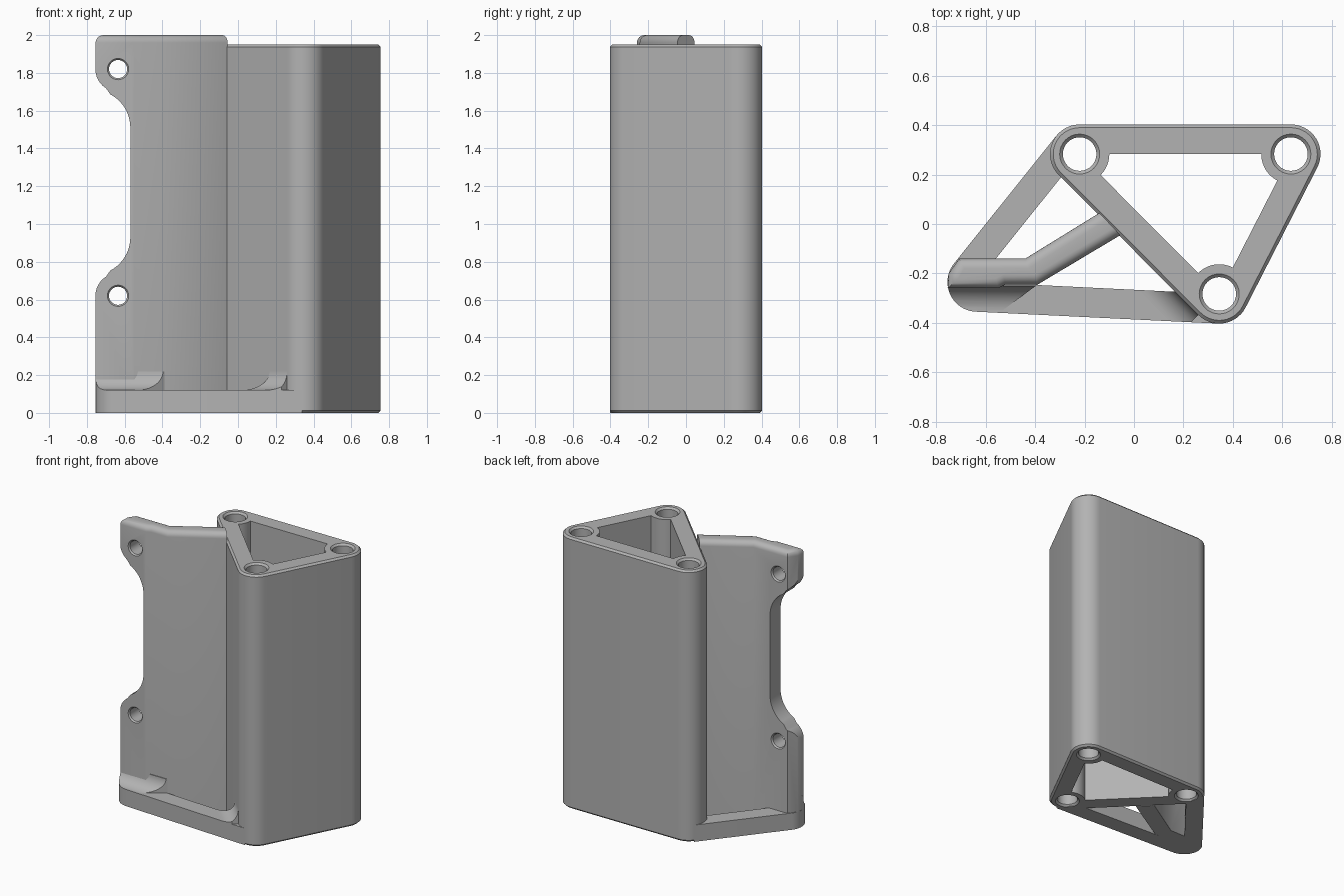
import bpy, bmesh, math
from mathutils import Vector

if "Cube" in bpy.data.objects:
    bpy.data.objects.remove(bpy.data.objects["Cube"])

grey = bpy.data.materials.new("plain grey")
grey.use_nodes = True
COLOUR = (0.45, 0.45, 0.45, 1)
grey.diffuse_color = COLOUR
grey.node_tree.nodes["Principled BSDF"].inputs["Base Color"].default_value = COLOUR

# Main dimensions
A, B, C, D = (Vector(p) for p in ((-0.22, 0.283), (0.635, 0.283), (0.345, -0.283), (-0.635, -0.235)))
R, HOLE, TALL, BASE = 0.12, 0.068, 1.95, 0.12


def loft(name, rings):
    """Closed solid through rings of 3D points, capped at both ends."""
    bm = bmesh.new()
    loops = [[bm.verts.new(p) for p in ring] for ring in rings]
    n = len(loops[0])
    for low, high in zip(loops, loops[1:]):
        for i in range(n):
            j = (i + 1) % n
            bm.faces.new((low[i], low[j], high[j], high[i]))
    bm.faces.new(loops[0][::-1])
    bm.faces.new(loops[-1])
    bmesh.ops.recalc_face_normals(bm, faces=bm.faces)
    mesh = bpy.data.meshes.new(name)
    bm.to_mesh(mesh)
    bm.free()
    obj = bpy.data.objects.new(name, mesh)
    bpy.context.collection.objects.link(obj)
    mesh.materials.append(grey)
    return obj


def flat(points, z):
    return [(p[0], p[1], z) for p in points]


def prism(name, points, z0, z1):
    return loft(name, [flat(points, z0), flat(points, z1)])


def arc(centre, r, a0, a1, n=14):
    return [(centre[0] + r * math.cos(a0 + (a1 - a0) * i / n),
             centre[1] + r * math.sin(a0 + (a1 - a0) * i / n)) for i in range(n + 1)]


def angle(v):
    return math.atan2(v[1], v[0])


def corner_arcs(corners, r, inner=False):
    """Rounded outline, or the inside outline that leaves round bosses at the corners."""
    points = []
    for i, p in enumerate(corners):
        before, after = corners[i - 1], corners[(i + 1) % len(corners)]
        if inner:
            a0, a1 = angle(before - p), angle(after - p)
            a1 += math.tau * round((a0 - a1) / math.tau)
        else:
            a0, a1 = angle(p - before) - math.pi / 2, angle(after - p) - math.pi / 2
            a1 += math.tau * (a1 < a0)
        points += arc(p, r, a0, a1)
    return points


def boolean(obj, cutter, operation="DIFFERENCE"):
    mod = obj.modifiers.new("cut", "BOOLEAN")
    mod.operation, mod.object, mod.solver = operation, cutter, "EXACT"
    bpy.context.view_layer.objects.active = obj
    bpy.ops.object.modifier_apply(modifier=mod.name)
    bpy.data.objects.remove(cutter)


def smooth(obj):
    bpy.ops.object.select_all(action="DESELECT")
    obj.select_set(True)
    bpy.context.view_layer.objects.active = obj
    bpy.ops.object.shade_smooth_by_angle(angle=math.radians(35))


# Triangular tube with chamfered rims, hollow core and three screw holes
triangle = [A, C, B]
E = 0.013
tube = loft("triangular_tube", [flat(corner_arcs(triangle, r), z) for r, z in
            ((R - E, 0), (R, E), (R, TALL - E), (R - E, TALL))])
boolean(tube, prism("core_cutter", corner_arcs(triangle, R, True), -0.1, 2.1))
for p in triangle:
    rings = [flat(arc(p, r, 0, math.tau * 31 / 32, 31), z) for r, z in
             ((HOLE + 2 * E, -E), (HOLE, E), (HOLE, TALL - E), (HOLE + 2 * E, TALL + E))]
    boolean(tube, loft("hole_cutter", rings))

# Base frame: two bars meeting at the rounded left corner
to_d, to_c = (D - A).normalized(), (D - C).normalized()
out_a = Vector((to_d.y, -to_d.x))
out_c = Vector((-to_c.y, to_c.x))
out_a *= 1 if out_a.x < 0 else -1
out_c *= 1 if out_c.y < 0 else -1
turn0, turn1 = angle(out_a) % math.tau, angle(out_c) % math.tau
corner = arc(D, R, turn0, turn1, 20)
base = prism("base_frame", [A + to_d * 0.1, A + out_a * R] + corner +
             [C + out_c * R, C + to_c * 0.1, D], 0, BASE)


# Concave fillets where the walls meet the front bar
def fillet(name, start, end, out, clip):
    profile = [(-0.02, 0.1), (-0.02, 0.22)] + arc((0.1, 0.22), 0.1, math.pi, math.pi * 1.5) + [(0.1, 0.1)]
    rings = [[(p[0] + out[0] * d, p[1] + out[1] * d, z) for d, z in profile] for p in (start, end)]
    obj = loft(name, rings)
    boolean(obj, prism("clip", clip, 0.05, 0.4), "INTERSECT")
    return obj


wall = Vector((C.y - A.y, A.x - C.x)).normalized()
tube_fillet = fillet("tube_fillet", A + wall * R, C + wall * R, wall,
                     [D, D + out_c * R, C + out_c * R, C])
front_arc = arc(D, R, math.pi, turn1, 16)
plate_fillet = fillet("plate_fillet", (-0.8, -0.25), (-0.3, -0.25), (0, -1),
                      front_arc + [(-0.545, -0.359), (-0.39, -0.245), (-0.4, -0.235)])

# Upright bent plate with rounded top
outline = [(-0.754, -0.26), (-0.55, -0.26), (-0.52, -0.245), (-0.39, -0.245), (-0.055, -0.045),
           (-0.14, 0.045), (-0.44, -0.14), (-0.708, -0.14), (-0.75, -0.2)]
plate = prism("upright_plate", outline, 0, 2)
bm = bmesh.new()
bm.from_mesh(plate.data)
rim = [e for e in bm.edges if all(v.co.z > 1.9 for v in e.verts)
       and not all(v.co.x > -0.2 for v in e.verts)]
bmesh.ops.bevel(bm, geom=rim, offset=0.04, segments=6, profile=0.5, affect="EDGES", clamp_overlap=False)
bm.to_mesh(plate.data)
bm.free()

# Side notch, mirrored about its middle height, and two cross holes
MID = 1.22
low = [(-0.9, 0.62)] + arc((-0.635, 0.62), R, math.pi, math.radians(122), 6) + \
      arc((-0.77, 0.93), 0.2, math.radians(-62), 0, 10)
notch = low + [(x, 2 * MID - z) for x, z in reversed(low)]
boolean(plate, loft("notch_cutter", [[(x, y, z) for x, z in notch] for y in (-0.5, 0.1)]))
for z in (0.62, 2 * MID - 0.62):
    rings = [[(x, y, h) for x, h in arc((-0.635, z), r, 0, math.tau * 27 / 28, 27)]
             for r, y in ((0.065, -0.27), (0.048, -0.25), (0.048, -0.15), (0.065, -0.13))]
    boolean(plate, loft("cross_hole_cutter", rings))

for part in (tube, base, tube_fillet, plate_fillet, plate):
    smooth(part)
